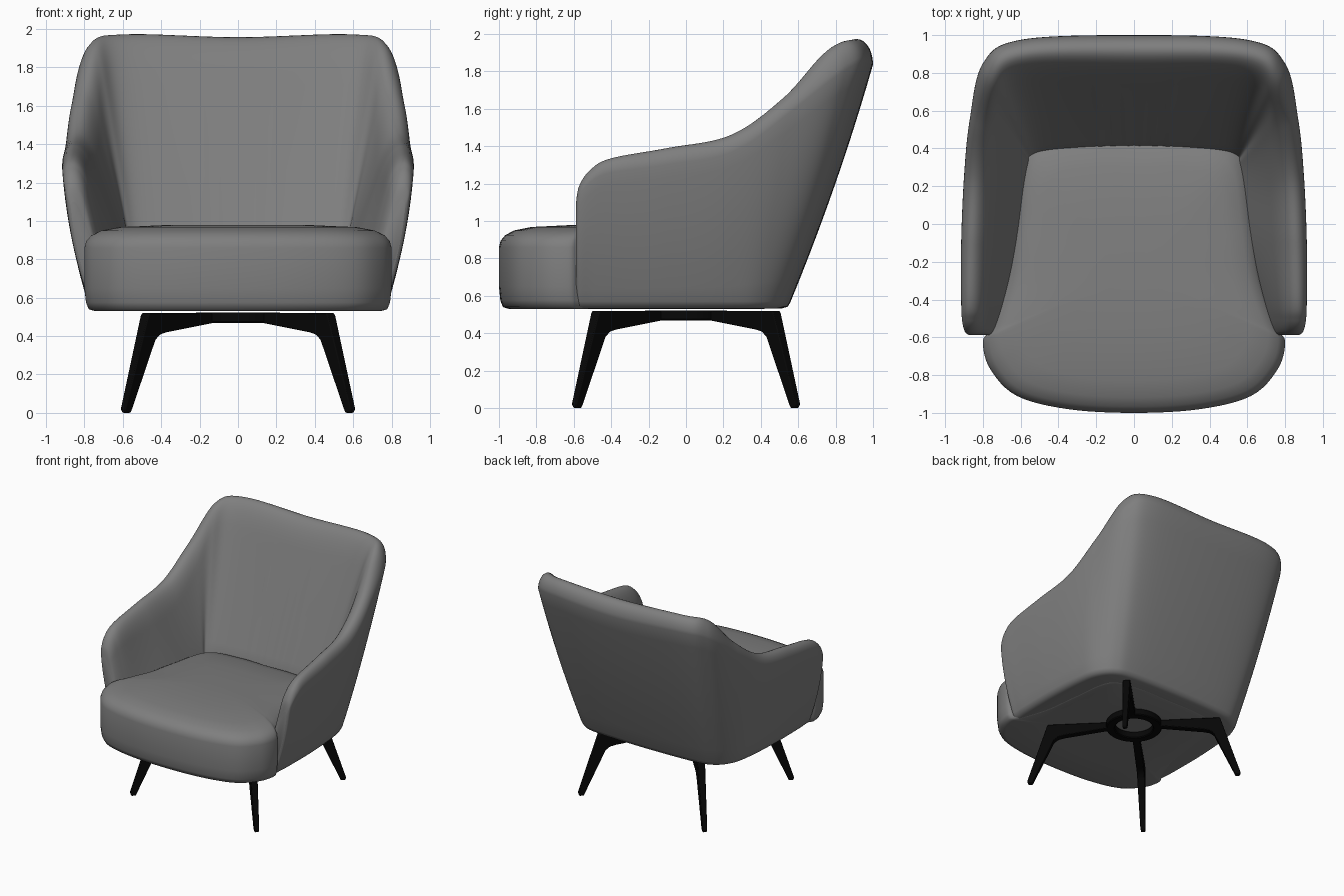
import bpy, bmesh, math
from mathutils import Vector

if "Cube" in bpy.data.objects:
    bpy.data.objects.remove(bpy.data.objects["Cube"])


def material(name, v):
    m = bpy.data.materials.new(name)
    m.diffuse_color = (v, v, v, 1)
    m.use_nodes = True
    m.node_tree.nodes["Principled BSDF"].inputs["Base Color"].default_value = m.diffuse_color
    return m


fabric = material("dark grey fabric", .21)
black = material("black", .002)


def spline(keys, n, closed=False):
    """Catmull-Rom interpolation of equal-length tuples."""
    out, c = [], len(keys)
    for i in range(c if closed else c - 1):
        ids = [i - 1, i, i + 1, i + 2]
        ids = [j % c if closed else min(max(j, 0), c - 1) for j in ids]
        p = [keys[j] for j in ids]
        for s in range(n):
            t = s / n
            out.append([0.5 * (2 * b + (d - a) * t + (2 * a - 5 * b + 4 * d - e) * t * t
                               + (3 * b - a - 3 * d + e) * t ** 3) for a, b, d, e in zip(*p)])
    if not closed:
        out.append(list(keys[-1]))
    return out


def finish(name, bm, angle, mat):
    bmesh.ops.recalc_face_normals(bm, faces=bm.faces)
    me = bpy.data.meshes.new(name)
    bm.to_mesh(me)
    bm.free()
    ob = bpy.data.objects.new(name, me)
    bpy.context.collection.objects.link(ob)
    me.materials.append(mat)
    bpy.ops.object.select_all(action='DESELECT')
    ob.select_set(True)
    bpy.context.view_layer.objects.active = ob
    bpy.ops.object.shade_smooth_by_angle(angle=math.radians(angle))
    return ob


def loft(name, rings, angle, mat):
    """Skin closed rings and cap both ends."""
    bm = bmesh.new()
    rows = [[bm.verts.new(p) for p in r] for r in rings]
    for a, b in zip(rows, rows[1:]):
        for i in range(len(a)):
            j = (i + 1) % len(a)
            bm.faces.new((a[i], a[j], b[j], b[i]))
    bm.faces.new(rows[0])
    bm.faces.new(rows[-1])
    return finish(name, bm, angle, mat)


# Wraparound shell: outer bottom xy, outer top xy, inner top xy, inner bottom xy, height
half = [
    (.75, -.588, .872, -.588, .828, -.588, .75, -.588, 1.10),
    (.77, -.57, .895, -.57, .80, -.57, .735, -.57, 1.19),
    (.775, -.51, .91, -.51, .785, -.51, .71, -.51, 1.275),
    (.78, -.40, .915, -.40, .77, -.40, .675, -.38, 1.335),
    (.78, -.10, .915, -.10, .745, -.10, .615, -.10, 1.39),
    (.76, .20, .90, .25, .73, .22, .58, .20, 1.46),
    (.72, .38, .87, .55, .725, .48, .562, .32, 1.66),
    (.62, .50, .80, .85, .70, .655, .55, .365, 1.92),
    (.45, .545, .60, .975, .55, .765, .42, .395, 1.972),
    (0, .56, 0, 1.0, 0, .77, 0, .415, 1.957),
]
flip = [tuple(-v if i in (0, 2, 4, 6) else v for i, v in enumerate(s)) for s in half[-2::-1]]


def shell_section(s):
    ob, ot, it, ib = (Vector((s[i], s[i + 1], 0)) for i in (0, 2, 4, 6))
    h, d = s[8], ot - it
    out = d.normalized()
    r_out, r_in = d.length * .52, d.length * .85           # crest drop on each side
    z_out, z_in = h - r_out, h - r_in
    pts = [ob - out * .05 + Vector((0, 0, .532)), ob - out * .015 + Vector((0, 0, .542))]
    for k in range(10):                                    # outer wall
        t = k / 10
        p = ob.lerp(ot, t) + out * .02 * 4 * t * (1 - t)
        pts.append(Vector((p.x, p.y, .57 + (z_out - .57) * t)))
    peak = it.lerp(ot, .66)
    for k in range(8):                                     # outer half of the crest
        a = math.pi / 2 * k / 7
        p = peak.lerp(ot, math.cos(a))
        pts.append(Vector((p.x, p.y, z_out + r_out * math.sin(a))))
    lean = (it - ib).length * r_in / max(z_in - .9, .05)
    ctrl = it.lerp(ot, min(lean / d.length, .5))
    for k in range(1, 9):                                  # inner half flows into the wall
        t = k / 8
        p = peak * (1 - t) ** 2 + ctrl * 2 * t * (1 - t) + it * t * t
        pts.append(Vector((p.x, p.y, h + (z_in - h) * t * t)))
    for k in range(1, 13):                                 # inner wall with soft pleats
        t = k / 12
        p = it.lerp(ib, t)
        if abs(p.x) < .19 and p.y > 0:
            p.y += .004 * math.cos(p.x * math.tau / .07) * math.sin(math.pi * min(t, .8))
        pts.append(Vector((p.x, p.y, z_in + (.87 - z_in) * t)))
    pts.append(Vector((ib.x * .85, ib.y * .9, .535)))
    return pts


loft("back_and_arm_shell", [shell_section(s) for s in spline(half + flip, 16)], 70, fabric)

# Seat cushion: plan outline scaled through a height profile, top sinking towards the back
right = [(0, -1), (.35, -.98), (.62, -.91), (.76, -.77), (.80, -.63), (.765, -.55),
         (.68, -.3), (.64, 0), (.57, .38), (.3, .46), (0, .46)]
outline = spline(right + [(-x, y) for x, y in right[-2:0:-1]], 6, closed=True)
profile = [(.5, .53), (.93, .53), (.972, .54), (.99, .575), (1, .65), (1, .86), (.988, .895),
           (.955, .925), (.89, .95), (.77, .968), (.5, .978), (.25, .98), (.05, .98)]


def seat_point(x, y, s, z):
    y = (y + .25) * s - .25
    if z > .8:
        z -= .06 * max(0, (y + .5) / .9) ** 1.3
    return x * s, y, z


loft("seat_cushion", [[seat_point(x, y, s, z) for x, y in outline] for s, z in profile],
     60, fabric)

# Black base: four bent legs on diagonals, joined by a ring
leg = [(.16, .475, .028), (.55, .42, .03), (.60, .408, .03), (.635, .38, .03), (.797, .02, .02),
       (.805, 0, .016), (.838, 0, .016), (.847, .02, .02), (.69, .505, .03), (.68, .52, .03),
       (.16, .52, .028)]
for i, name in enumerate(("back_right", "back_left", "front_left", "front_right")):
    a = math.radians(45 + 90 * i)
    bm = bmesh.new()
    sides = [[bm.verts.new((r * math.cos(a) - s * w * math.sin(a),
                            r * math.sin(a) + s * w * math.cos(a), z)) for r, z, w in leg]
             for s in (-1, 1)]
    for k in range(len(leg)):
        j = (k + 1) % len(leg)
        bm.faces.new((sides[0][k], sides[0][j], sides[1][j], sides[1][k]))
    for s in sides:
        bm.faces.new(s)
    ob = finish(name + "_leg", bm, 35, black)
    bev = ob.modifiers.new("soft edges", 'BEVEL')
    bev.width, bev.segments = .006, 2

bm = bmesh.new()
section = [(.15, .475), (.157, .468), (.213, .468), (.22, .475), (.22, .522), (.15, .522)]
rows = [[bm.verts.new((r * math.cos(math.tau * k / 48), r * math.sin(math.tau * k / 48), z))
         for r, z in section] for k in range(48)]
for k in range(48):
    p, q = rows[k], rows[(k + 1) % 48]
    for i in range(6):
        j = (i + 1) % 6
        bm.faces.new((p[i], p[j], q[j], q[i]))
finish("base_ring", bm, 35, black)
